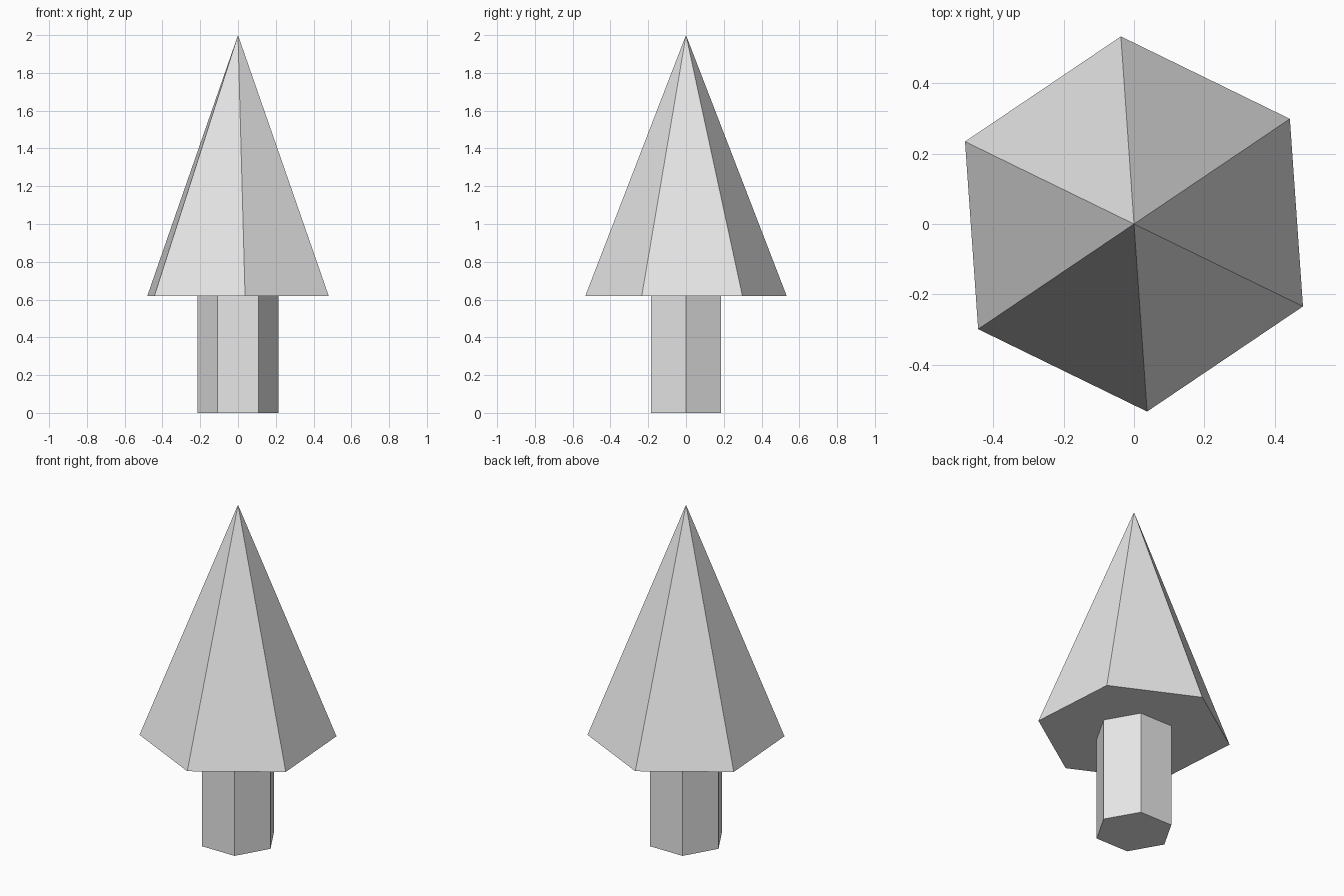
import bpy
from math import radians

cube = bpy.data.objects.get("Cube")
if cube:
    bpy.data.objects.remove(cube, do_unlink=True)

SIDES = 6
JOIN_Z = 0.62
TOP_Z = 2.0

# One plain grey for the whole tree
grey = bpy.data.materials.new("light_grey")
grey.use_nodes = True
colour = (0.8, 0.8, 0.8, 1.0)
grey.diffuse_color = colour
grey.node_tree.nodes["Principled BSDF"].inputs["Base Color"].default_value = colour


def prism(name, bottom_radius, top_radius, z0, z1, turn):
    """Flat-shaded six-sided prism or pyramid between two heights."""
    bpy.ops.mesh.primitive_cone_add(
        vertices=SIDES, radius1=bottom_radius, radius2=top_radius,
        depth=z1 - z0, end_fill_type='NGON',
        location=(0, 0, (z0 + z1) / 2), rotation=(0, 0, radians(turn)))
    obj = bpy.context.object
    obj.name = name
    obj.data.name = name
    obj.data.materials.append(grey)
    bpy.ops.object.shade_flat()
    return obj


# Trunk with corners on the x axis
prism("trunk", 0.215, 0.215, 0.0, JOIN_Z, 30)

# Foliage pyramid, slightly turned
prism("foliage", 0.534, 0.0, JOIN_Z, TOP_Z, 4)
